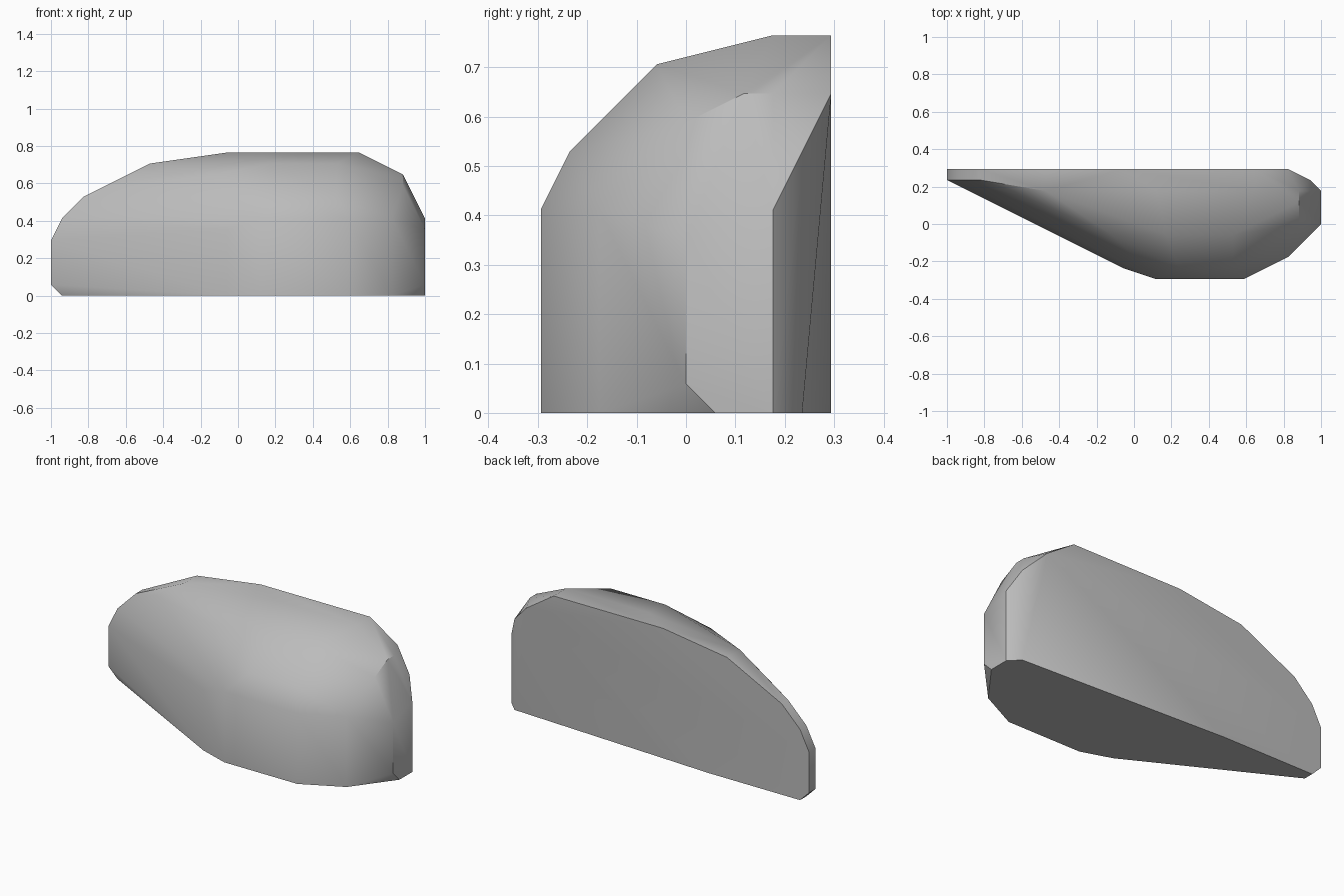
import bpy
import bmesh
import math
from mathutils import Vector

# Remove the default cube only
default_cube = bpy.data.objects.get("Cube")
if default_cube is not None:
    bpy.data.objects.remove(default_cube, do_unlink=True)

# All corners sit on a regular lattice with this spacing
UNIT = 1 / 17

# Horizontal slices of the boulder: lattice height -> corner positions (x, y)
SLICES = {
    0: [(-16, 5), (-16, 4), (-1, -4), (2, -5), (10, -5), (14, -3),
        (17, 1), (17, 3), (16, 4), (-6, 5)],
    1: [(-17, 5), (-17, 4), (17, 0)],
    5: [(-17, 5), (-17, 4)],
    6: [(-1, -4), (17, 0)],
    7: [(-16, 5), (-16, 4), (2, -5), (10, -5), (14, -3), (17, 3)],
    9: [(-14, 5), (-14, 4), (4, -4), (9, -4), (16, 4)],
    10: [(-11, 3), (15, 0)],
    11: [(14, 5), (15, 2), (15, 3), (-2, -1)],
    12: [(-8, 5), (-8, 3), (3, -1), (9, -1)],
    13: [(-1, 5), (11, 5), (11, 3), (2, 3)],
}


def make_material(name, color):
    material = bpy.data.materials.new(name)
    material.use_nodes = True
    material.diffuse_color = color
    shader = material.node_tree.nodes["Principled BSDF"]
    shader.inputs["Base Color"].default_value = color
    return material


def build_hull(name, slices, material):
    """Wrap a tight convex skin around the corners of all slices."""
    bm = bmesh.new()
    for height, corners in slices.items():
        for x, y in corners:
            bm.verts.new(Vector((x, y, height)) * UNIT)
    result = bmesh.ops.convex_hull(bm, input=bm.verts, use_existing_faces=False)
    loose = {v for v in result["geom_interior"] + result["geom_unused"]
             if isinstance(v, bmesh.types.BMVert) and not v.link_faces}
    bmesh.ops.delete(bm, geom=list(loose), context="VERTS")

    # Merge coplanar triangles into clean flat facets
    bmesh.ops.dissolve_limit(bm, angle_limit=math.radians(1),
                             verts=bm.verts, edges=bm.edges)
    bmesh.ops.recalc_face_normals(bm, faces=bm.faces)

    mesh = bpy.data.meshes.new(name)
    bm.to_mesh(mesh)
    bm.free()
    mesh.materials.append(material)
    obj = bpy.data.objects.new(name, mesh)
    bpy.context.collection.objects.link(obj)
    return obj


# Boulder, cut flat at the back and the base
stone = make_material("stone_grey", (0.5, 0.5, 0.5, 1.0))
boulder = build_hull("boulder", SLICES, stone)

# Soft shading over the rounded front, crisp edges at the cuts
bpy.ops.object.select_all(action="DESELECT")
boulder.select_set(True)
bpy.context.view_layer.objects.active = boulder
bpy.ops.object.shade_smooth_by_angle(angle=math.radians(35))
